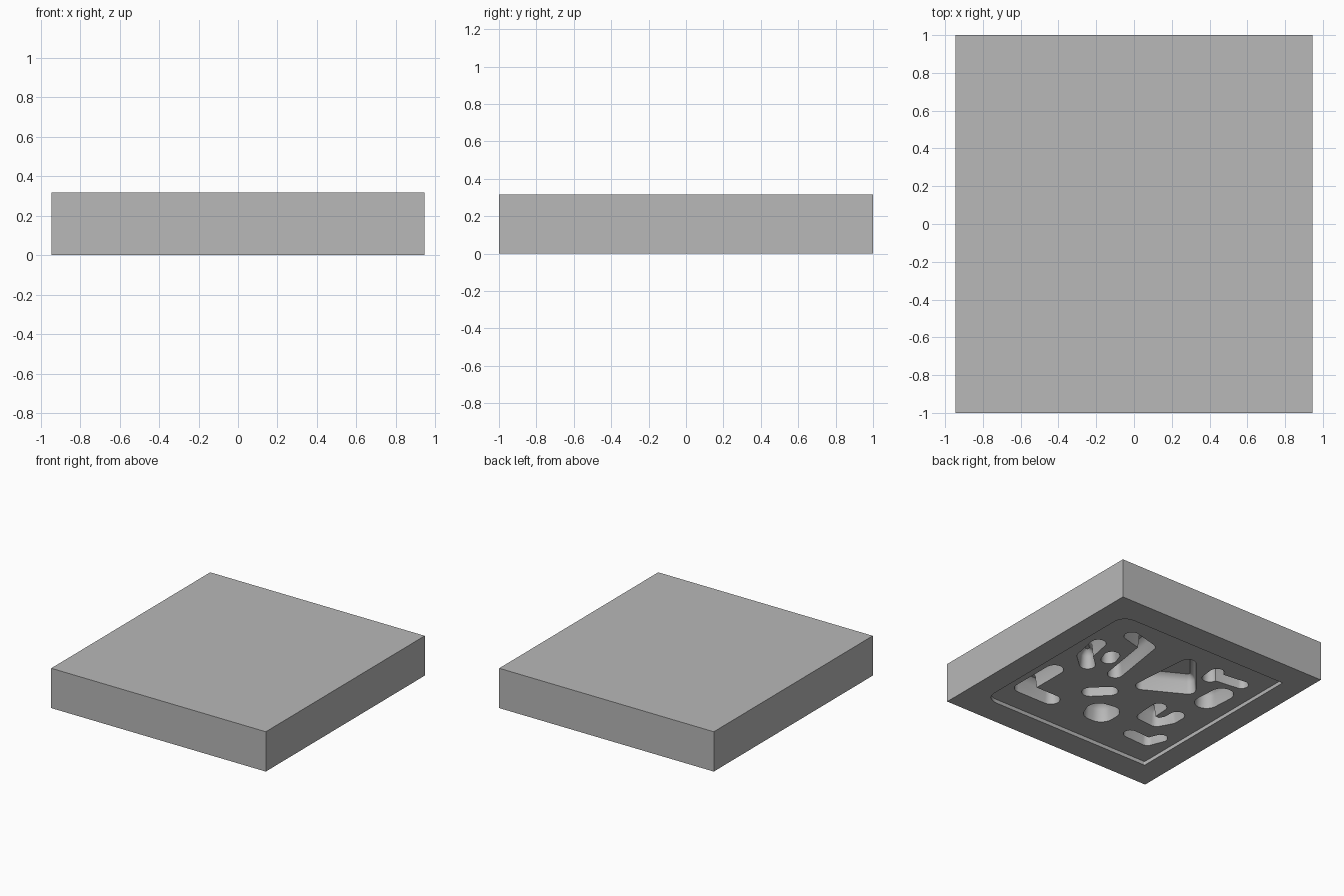
import bpy, bmesh
from math import cos, sin, pi

cube = bpy.data.objects.get("Cube")
if cube:
    bpy.data.objects.remove(cube, do_unlink=True)

W, L, H = 1.89, 2.0, 0.317
RECESS = 0.03
SEGMENTS = 24

grey = bpy.data.materials.new("mid_grey")
grey.use_nodes = True
colour = (0.48, 0.48, 0.48, 1)
grey.diffuse_color = colour
grey.node_tree.nodes["Principled BSDF"].inputs["Base Color"].default_value = colour


def add_object(name, bm):
    mesh = bpy.data.meshes.new(name)
    bmesh.ops.recalc_face_normals(bm, faces=bm.faces)
    bm.to_mesh(mesh)
    bm.free()
    mesh.materials.append(grey)
    obj = bpy.data.objects.new(name, mesh)
    bpy.context.collection.objects.link(obj)
    return obj


def hull_cutter(name, discs, levels):
    """Convex solid around discs (x, y, radius); levels are (z, radius inset)."""
    bm = bmesh.new()
    for x, y, r in discs:
        for z, inset in levels:
            for i in range(SEGMENTS):
                a = 2 * pi * i / SEGMENTS
                bm.verts.new((x + (r - inset) * cos(a), y + (r - inset) * sin(a), z))
    result = bmesh.ops.convex_hull(bm, input=bm.verts[:])
    loose = [g for g in result["geom_interior"] if isinstance(g, bmesh.types.BMVert)]
    bmesh.ops.delete(bm, geom=loose, context="VERTS")
    bmesh.ops.dissolve_limit(bm, angle_limit=0.01, verts=bm.verts[:], edges=bm.edges[:])
    obj = add_object(name, bm)
    obj.hide_render = True
    return obj


# Solid block
bm = bmesh.new()
bmesh.ops.create_cube(bm, size=1)
for v in bm.verts:
    v.co = (v.co.x * W, v.co.y * L, (v.co.z + 0.5) * H)
block = add_object("mould_block", bm)

# Shallow tray recess on the underside, rounded on its left side only
tray = [(sx * (0.76 - r), sy * (0.785 - r), r)
        for sx, r in ((-1, 0.008), (1, 0.1)) for sy in (-1, 1)]
cutters = [hull_cutter("tray_cutter", tray, [(-0.05, 0), (RECESS, 0)])]

# Tapered pockets: each is a chain of round-ended channels
channels = [
    (0.06, [(0.49, 0.56), (0.3, 0.51), (0.23, 0.06)]),
    (0.06, [(0.61, 0.32), (0.57, 0.12), (0.47, 0.03)]),
    (0.06, [(0.42, 0.25), (0.4, 0.19)]),
    (0.07, [(0.61, -0.18), (0.61, -0.53), (0.35, -0.53)]),
    (0.065, [(0.1, -0.16), (0.2, -0.26)]),
    (0.09, [(-0.56, 0.33), (-0.55, 0.17)]),
    (0.06, [(-0.33, -0.11), (-0.34, -0.28), (-0.46, -0.29),
            (-0.51, -0.2), (-0.51, -0.12)]),
    (0.055, [(-0.42, -0.54), (-0.59, -0.55), (-0.63, -0.45)]),
    (0.06, [(-0.33, 0.55), (-0.34, 0.46)]),
    (0.055, [(-0.34, 0.5), (-0.58, 0.53)]),
]
# Broad pockets: a rounded triangle and a rounded square
broad = [
    (0.06, [(-0.08, 0.52), (-0.04, 0.06), (-0.33, 0.22)]),
    (0.1, [(-0.08, -0.41), (-0.02, -0.42), (-0.04, -0.47), (-0.08, -0.47)]),
]
levels = [(RECESS - 0.02, 0), (RECESS + 0.1, 0.01),
          (RECESS + 0.13, 0.025), (RECESS + 0.145, 0.045)]
for r, path in channels:
    for p, q in zip(path, path[1:]):
        cutters.append(hull_cutter("channel_cutter", [(*p, r), (*q, r)], levels))
for r, points in broad:
    cutters.append(hull_cutter("pocket_cutter", [(*p, r) for p in points], levels))

for cutter in cutters:
    mod = block.modifiers.new("pocket", "BOOLEAN")
    mod.operation = "DIFFERENCE"
    mod.solver = "EXACT"
    mod.object = cutter

# Bake the cuts and discard the cutters
depsgraph = bpy.context.evaluated_depsgraph_get()
baked = bpy.data.meshes.new_from_object(block.evaluated_get(depsgraph))
block.modifiers.clear()
block.data = baked
baked.materials.clear()
baked.materials.append(grey)
for cutter in cutters:
    bpy.data.objects.remove(cutter, do_unlink=True)

# Smooth curved pocket walls, keep rims sharp
bpy.ops.object.select_all(action="DESELECT")
block.select_set(True)
bpy.context.view_layer.objects.active = block
bpy.ops.object.shade_smooth_by_angle(angle=pi / 6)
